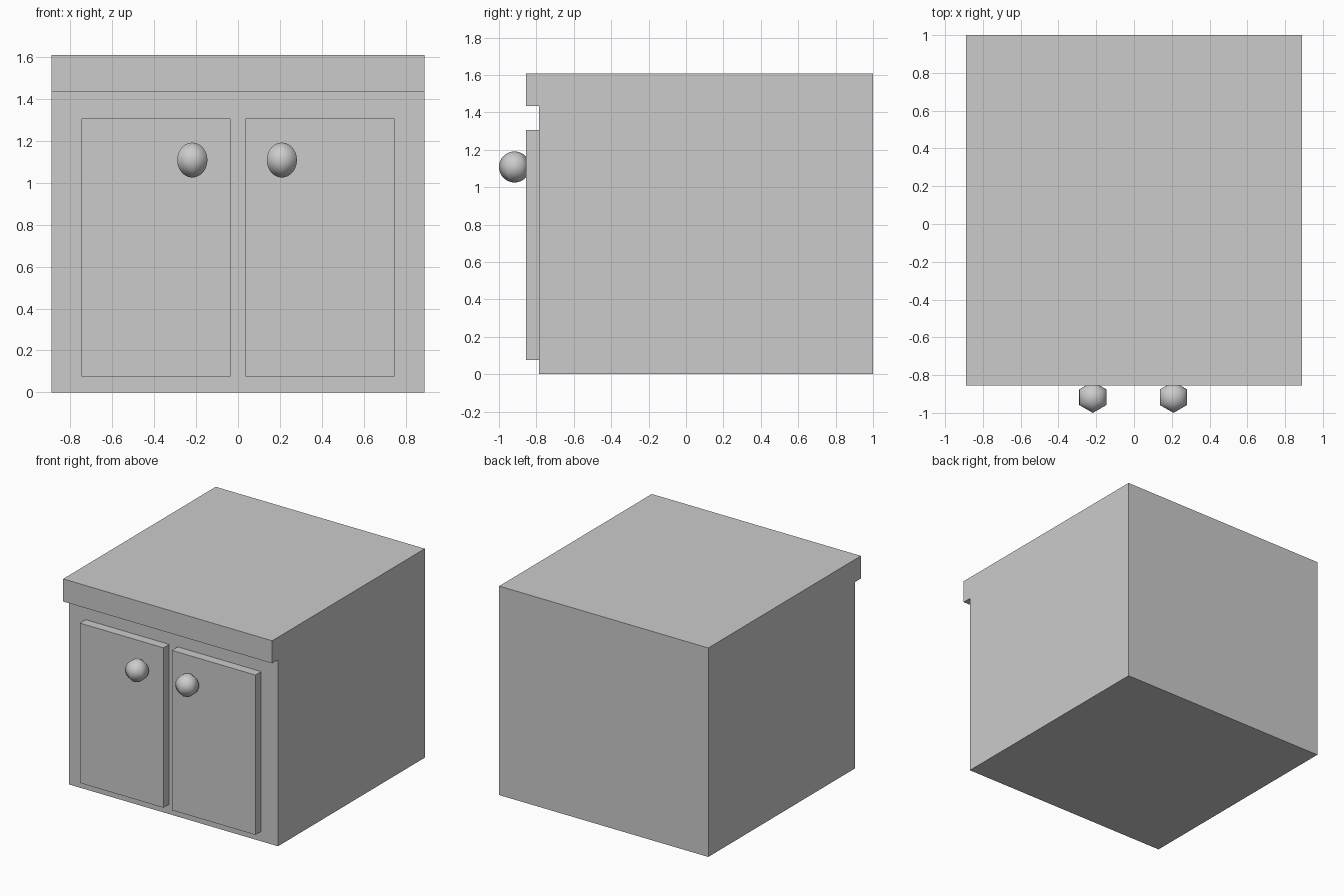
import bpy, bmesh
from math import sin, cos, pi, tau
from mathutils import Matrix, Vector

if "Cube" in bpy.data.objects:
    bpy.data.objects.remove(bpy.data.objects["Cube"])


def finish(name, bm, smooth=False):
    bmesh.ops.recalc_face_normals(bm, faces=bm.faces)
    for f in bm.faces:
        f.smooth = smooth
    mesh = bpy.data.meshes.new(name)
    bm.to_mesh(mesh)
    bm.free()
    obj = bpy.data.objects.new(name, mesh)
    bpy.context.collection.objects.link(obj)
    return obj


def box(name, lo, hi):
    lo, hi = Vector(lo), Vector(hi)
    bm = bmesh.new()
    mat = Matrix.Translation((lo + hi) / 2) @ Matrix.Diagonal((*(hi - lo), 1))
    bmesh.ops.create_cube(bm, size=1, matrix=mat)
    return finish(name, bm)


def knob(name, centre, r, rings=24):
    # half circle spun in six steps about z, with corners on the y axis
    bm = bmesh.new()
    arc = [bm.verts.new((0, -r * sin(pi * i / rings), r * cos(pi * i / rings)))
           for i in range(rings + 1)]
    edges = [bm.edges.new(pair) for pair in zip(arc, arc[1:])]
    bmesh.ops.spin(bm, geom=arc + edges, cent=(0, 0, 0), axis=(0, 0, 1),
                   angle=tau, steps=6)
    bmesh.ops.remove_doubles(bm, verts=bm.verts, dist=1e-4)
    obj = finish(name, bm, smooth=True)
    obj.location = centre
    return obj


# Cabinet body with overhanging worktop: side profile extruded across x
W, FRONT, LIP, TOP = 0.89, -0.785, -0.855, 1.608
profile = [(1, 0), (1, TOP), (LIP, TOP), (LIP, 1.434), (FRONT, 1.434), (FRONT, 0)]
bm = bmesh.new()
side = bm.faces.new([bm.verts.new((-W, y, z)) for y, z in profile])
ext = bmesh.ops.extrude_face_region(bm, geom=[side], use_keep_orig=True)
bmesh.ops.translate(bm, vec=(2 * W, 0, 0),
                    verts=[v for v in ext["geom"] if isinstance(v, bmesh.types.BMVert)])
finish("cabinet_body", bm)

# Doors and their knobs
for label, x0, x1, knob_x in (("left", -0.747, -0.036, -0.218),
                              ("right", 0.036, 0.747, 0.209)):
    box(label + "_door", (x0, LIP, 0.076), (x1, FRONT, 1.306))
    knob(label + "_knob", (knob_x, -0.917, 1.108), 0.083)
